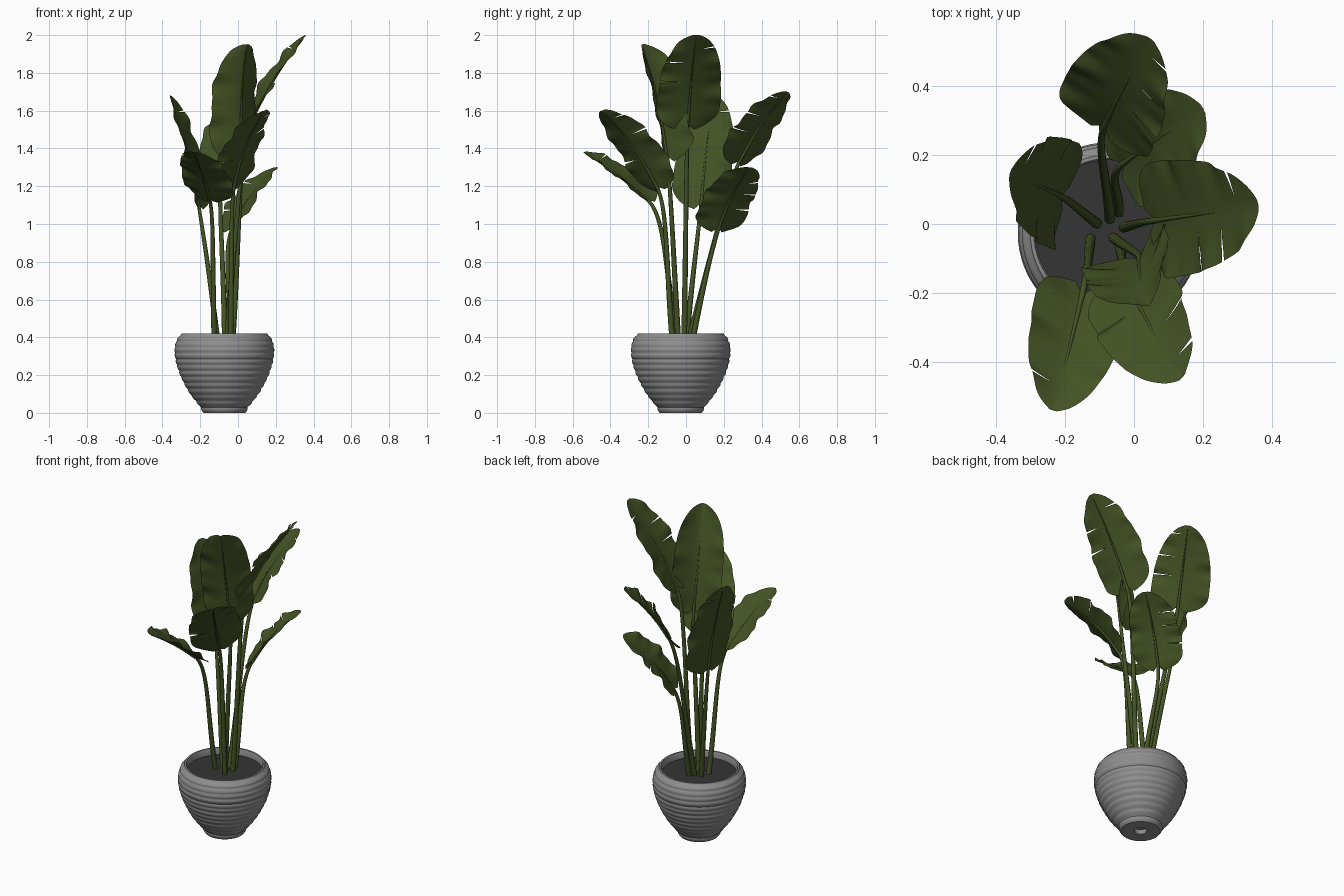
import bpy, bmesh, math, random
from mathutils import Vector as V

if "Cube" in bpy.data.objects:
    bpy.data.objects.remove(bpy.data.objects["Cube"])

random.seed(4)


def material(name, col):
    m = bpy.data.materials.new(name)
    m.diffuse_color = (*col, 1)
    m.use_nodes = True
    m.node_tree.nodes["Principled BSDF"].inputs["Base Color"].default_value = m.diffuse_color
    return m


GREEN = material("leaf green", (0.06, 0.088, 0.0185))
GREY = material("pot grey", (0.27, 0.27, 0.27))
DARK = material("dark soil", (0.035, 0.035, 0.035))
CX, CY = -0.072, -0.028          # pot centre


def finish(name, bm, mat, angle=40):
    bmesh.ops.recalc_face_normals(bm, faces=bm.faces)
    me = bpy.data.meshes.new(name)
    bm.to_mesh(me)
    bm.free()
    ob = bpy.data.objects.new(name, me)
    bpy.context.collection.objects.link(ob)
    me.materials.append(mat)
    bpy.ops.object.select_all(action='DESELECT')
    ob.select_set(True)
    bpy.context.view_layer.objects.active = ob
    bpy.ops.object.shade_smooth_by_angle(angle=math.radians(angle))
    return ob


def lathe(name, profile, mat, n=64):
    bm = bmesh.new()
    rings = []
    for r, z in profile:
        if r < 1e-5:
            rings.append([bm.verts.new((CX, CY, z))] * n)
        else:
            rings.append([bm.verts.new((CX + r * math.cos(k * math.tau / n),
                                        CY + r * math.sin(k * math.tau / n), z)) for k in range(n)])
    for a, b in zip(rings, rings[1:]):
        for k in range(n):
            vs = list(dict.fromkeys([a[k], a[(k + 1) % n], b[(k + 1) % n], b[k]]))
            bm.faces.new(vs)
    return finish(name, bm, mat)


# Ribbed pot: smooth outline with a rounded ripple, rim, inner wall, drain hole
outline = [(0, .115), (.03, .126), (.06, .151), (.1, .182), (.15, .211), (.2, .235),
           (.26, .255), (.31, .2635), (.35, .2635), (.39, .252), (.415, .232)]


def radius_at(z):
    for (z0, r0), (z1, r1) in zip(outline, outline[1:]):
        if z <= z1:
            return r0 + (r1 - r0) * (z - z0) / (z1 - z0)
    return outline[-1][1]


prof = [(0, .03), (.035, .03), (.035, .002), (.105, 0)]
for i in range(85):
    z = 0.412 * i / 84
    prof.append((radius_at(z) - 0.004 + 0.005 * abs(math.sin(math.pi * z / 0.0317)), z))
prof += [(.228, .42), (.218, .42), (.213, .41), (.213, .37)]
lathe("pot", prof, GREY)
lathe("soil", [(0, .384), (.1, .383), (.2135, .38)], DARK)


def bez(pts, t):
    pts = list(pts)
    while len(pts) > 1:
        pts = [a.lerp(b, t) for a, b in zip(pts, pts[1:])]
    return pts[0]


def tube(name, path, radii, n=10):
    bm = bmesh.new()
    rings = []
    for i, p in enumerate(path):
        d = (path[min(i + 1, len(path) - 1)] - path[max(i - 1, 0)]).normalized()
        a = d.cross(V((.3, 1, .1))).normalized()
        b = d.cross(a)
        rings.append([bm.verts.new(p + radii[i] * (a * math.cos(k * math.tau / n) + b * math.sin(k * math.tau / n)))
                      for k in range(n)])
    for a, b in zip(rings, rings[1:]):
        for k in range(n):
            bm.faces.new((a[k], a[(k + 1) % n], b[(k + 1) % n], b[k]))
    bm.faces.new(rings[0])
    bm.faces.new(rings[-1])
    finish(name, bm, GREEN)


NU, NV = 56, 20


def width_profile(u, blunt):
    if u < .2:
        return max(0, 1 - (1 - u / .2) ** 2.4) ** .5
    return max(0, 1 - ((u - .2) / .8) ** blunt) ** .55


def plant_leaf(name, root, base, tip, wide, half, fold, bow, blunt, slits):
    """One stem, its midrib and a torn, wavy blade. slits: (row, side) pairs."""
    root, base, tip = V((*root, .36)), V(base), V(tip)
    axis = (tip - base).normalized()
    w = V(wide)
    w = (w - axis * w.dot(axis)).normalized()
    nrm = axis.cross(w)
    centre = V((CX, CY, 2.2))
    if nrm.dot(centre - base) < 0:
        nrm = -nrm
    ctrl = [base, base.lerp(tip, .5) + nrm * bow * 2, tip]
    tangent = (ctrl[1] - base).normalized()
    stem = [root, root.lerp(base, .45) + V((0, 0, .05)), base - tangent * .14, base]

    # Stem running on into the midrib
    path = [bez(stem, i / 24) for i in range(25)]
    radii = [.0155 - .0065 * i / 24 for i in range(25)]
    for i in range(1, 21):
        u = i / 21
        path.append(bez(ctrl, u) - nrm * .003)
        radii.append(.007 * (1 - u) + .0015)
    tube(name + "_stem", path, radii)

    # Blade grid
    bm = bmesh.new()
    ph = [random.uniform(0, 6) for _ in range(3)]
    grid = []
    for i in range(NU + 1):
        row = []
        for j in range(NV + 1):
            s = 2 * j / NV - 1
            a = abs(s)
            side = 1 if s > 0 else -1
            u = i / NU
            for r, sd in slits:      # wedge shaped tears
                if sd == side and a >= .3 and i in (r, r + 1):
                    open_ = 1.0 * (a - .3) / .7
                    u = (r + .5 + (open_ / 2 if i > r else -open_ / 2)) / NU
            f = width_profile(min(max(u, .004), .996), blunt)
            p = bez(ctrl, u)
            wave = .010 * math.sin(u * 17 + ph[0] + side) + .005 * math.sin(u * 34 + ph[1] + 2 * side)
            p = p + w * (s * f * half) + nrm * (fold * a ** 1.4 * f + wave * a * a * f)
            p -= axis * (.035 * a * (1 - u) ** 3)          # heart-shaped base
            row.append(bm.verts.new(p))
        grid.append(row)
    for i in range(NU):
        for j in range(NV):
            s = 2 * (j + .5) / NV - 1
            if abs(s) > .3 and (i, 1 if s > 0 else -1) in slits:
                continue
            bm.faces.new((grid[i][j], grid[i][j + 1], grid[i + 1][j + 1], grid[i + 1][j]))
    finish(name + "_blade", bm, GREEN, 60)


# name, root xy, blade base, tip, width direction, half width, fold, bow, tip bluntness, tears
plant_leaf("back_leaf", (-.07, .01), (-.085, .285, 1.335), (.05, .535, 1.70), (.85, -.4, .4), .165, .02, .02, 2.3,
           [(20, 1), (33, 1), (49, 1)])
plant_leaf("low_back_leaf", (-.045, .03), (-.03, .175, .98), (.2, .335, 1.30), (-.10, .11, -.05), .15, .02, .025, 3,
           [(15, 1), (28, 1), (38, 1)])
plant_leaf("tall_right_leaf", (-.03, -.01), (.06, .01, 1.525), (.36, .055, 2.0), (-.2, 1, 0), .17, .02, .02, 2.6,
           [(25, -1), (37, -1), (46, 1)])
plant_leaf("front_leaf", (-.04, -.07), (-.02, -.155, 1.20), (.14, -.445, 1.60), (.75, .5, .4), .15, .025, .03, 2.8,
           [(18, -1), (34, 1), (48, 1)])
plant_leaf("low_front_leaf", (-.125, -.04), (-.15, -.205, 1.13), (-.235, -.54, 1.38), (1, -.1, -.28), .138, .03, .012, 2.3,
           [(44, -1)])
plant_leaf("left_leaf", (-.105, .0), (-.21, .08, 1.11), (-.36, .145, 1.68), (.25, .95, 0), .158, .025, .015, 3,
           [(47, 1)])
plant_leaf("tall_front_leaf", (-.06, -.04), (.015, -.10, 1.36), (.045, -.235, 1.95), (.78, .55, 0), .142, .075, .02, 4,
           [])
